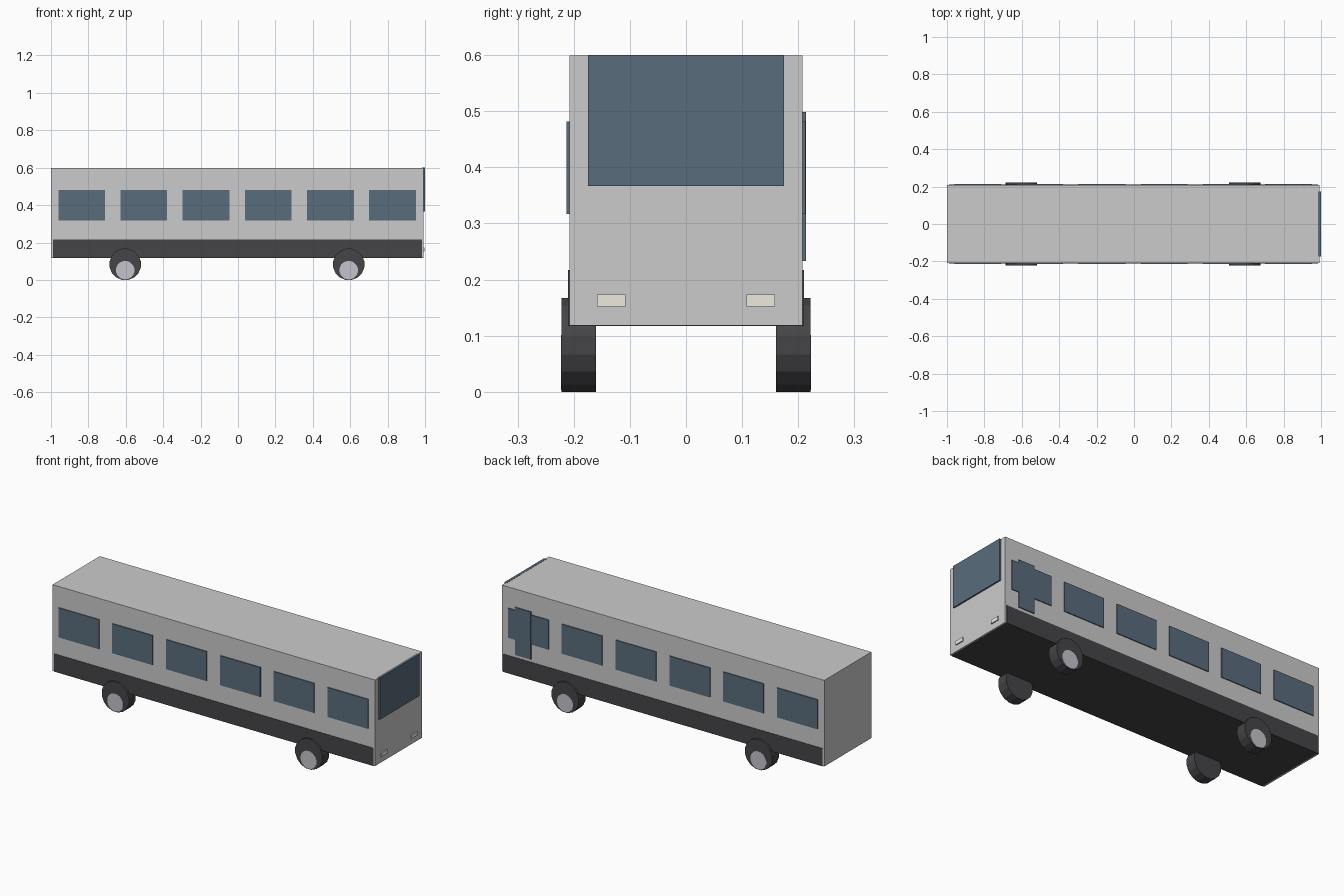
import bpy
from math import pi

if "Cube" in bpy.data.objects:
    bpy.data.objects.remove(bpy.data.objects["Cube"])


def material(name, rgb):
    m = bpy.data.materials.new(name)
    m.diffuse_color = (*rgb, 1)
    m.use_nodes = True
    m.node_tree.nodes["Principled BSDF"].inputs["Base Color"].default_value = m.diffuse_color
    return m


GLASS = material("glass", (0.10, 0.15, 0.20))
DARK = material("dark_trim", (0.06, 0.06, 0.065))
RUBBER = material("rubber", (0.06, 0.06, 0.065))
METAL = material("hub_metal", (0.55, 0.55, 0.60))
LAMP = material("lamp", (0.85, 0.83, 0.72))


def box(name, x, y, z, mat=None):
    """Box from (min, max) ranges on each axis."""
    bpy.ops.mesh.primitive_cube_add(
        size=1, location=[(a + b) / 2 for a, b in (x, y, z)])
    ob = bpy.context.object
    ob.name = name
    ob.scale = [b - a for a, b in (x, y, z)]
    bpy.ops.object.transform_apply(location=False, rotation=False, scale=True)
    if mat:
        ob.data.materials.append(mat)
    return ob


def disc(name, x, y, z, radius, width, mat, sides):
    """Cylinder with its axle along y."""
    bpy.ops.mesh.primitive_cylinder_add(
        vertices=sides, radius=radius, depth=width,
        location=(x, y, z), rotation=(pi / 2, 0, 0))
    ob = bpy.context.object
    ob.name = name
    # half-step turn puts a flat facet on the ground
    ob.rotation_euler = (pi / 2, pi / sides, 0)
    ob.data.materials.append(mat)
    return ob


# Body shell and dark lower skirt
box("body", (-1.0, 0.992), (-0.208, 0.208), (0.118, 0.599))
box("skirt", (-0.99, 0.983), (-0.21, 0.21), (0.117, 0.217), DARK)

# Six side windows per side
for side, s in (("front", -1), ("back", 1)):
    ys = sorted((s * 0.203, s * 0.213))
    for i in range(6):
        cx = -0.836 + 0.3325 * i
        box(f"{side}_window_{i + 1}", (cx - 0.125, cx + 0.125), ys,
            (0.317, 0.482), GLASS)

# Passenger door on the far side
box("door", (0.81, 0.908), (0.203, 0.2135), (0.233, 0.499), GLASS)

# Windscreen and headlights on the nose
box("windscreen", (0.985, 1.0), (-0.175, 0.175), (0.367, 0.6), GLASS)
for s in (-1, 1):
    box("headlight", (0.985, 0.998), sorted((s * 0.108, s * 0.159)),
        (0.152, 0.173), LAMP)

# Wheels with low-set hub discs
for x in (-0.603, 0.592):
    for s in (-1, 1):
        disc("tyre", x, s * 0.191, 0.0834, 0.085, 0.061, RUBBER, 16)
        disc("hub", x, s * 0.2125, 0.052, 0.050, 0.02, METAL, 16)
